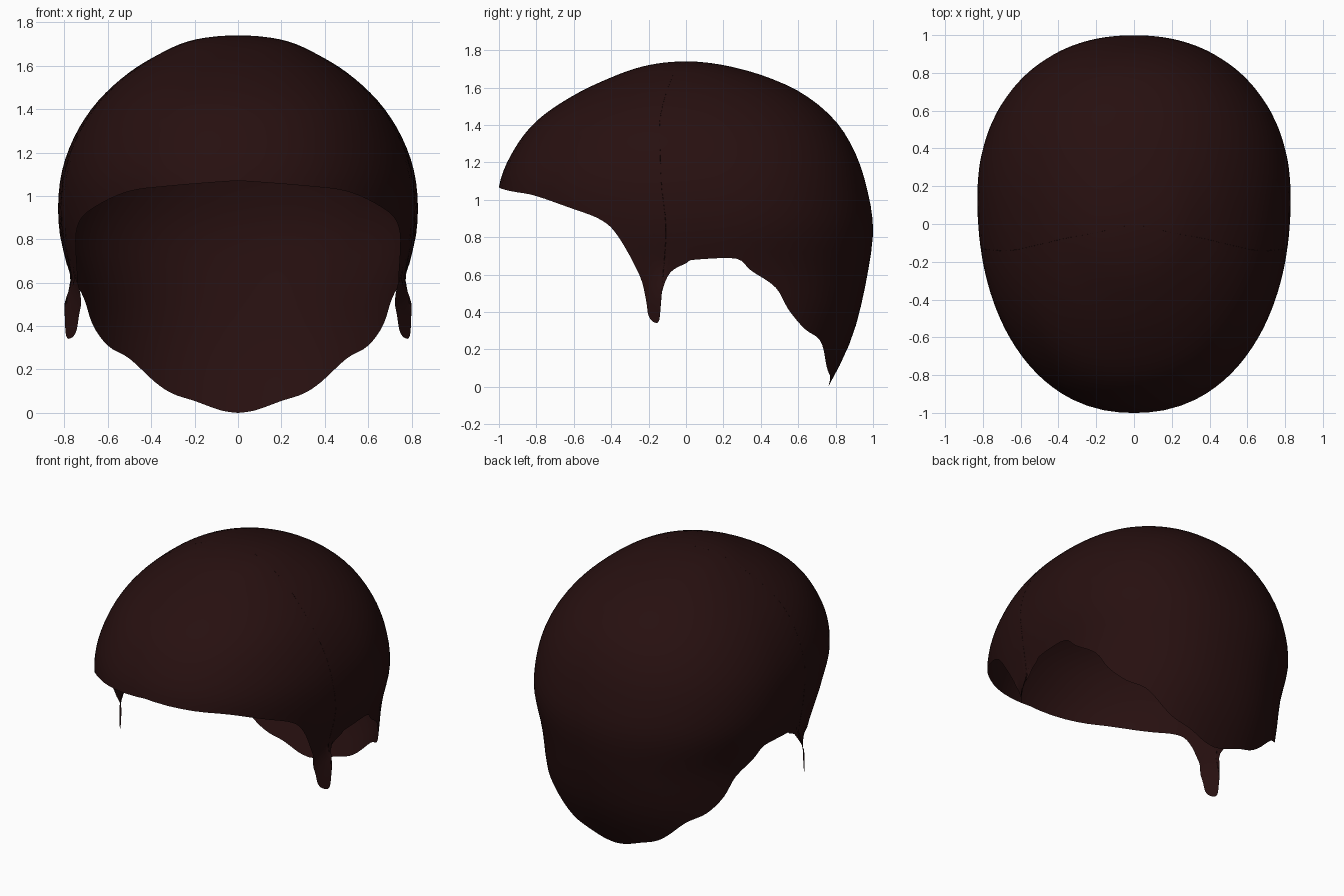
import bpy, bmesh, math

if "Cube" in bpy.data.objects:
    bpy.data.objects.remove(bpy.data.objects["Cube"])

TOP = 1.74
N = 2.15          # roundness of the horizontal sections
ROWS, SUB = 30, 4

# horizontal sections: height, half width, front y, back y, centre y
SECTIONS = [
    (1.74, 0, 0, 0, 0), (1.72, .20, -.20, .20, 0), (1.65, .37, -.41, .45, .02),
    (1.57, .50, -.58, .62, .03), (1.42, .66, -.80, .80, .05),
    (1.25, .765, -.93, .905, .09), (1.07, .82, -1, .965, .12),
    (.85, .825, -1, 1, .15), (.6, .775, -1, .97, .13), (.3, .77, -1, .90, .1),
    (.1, .73, -1, .815, .1), (0, .70, -1, .76, .1)]

# hairline: (y, z) from forehead past sideburn and ear, then (x, z) round the nape
RIM_SIDE = [(-1, 1.07), (-.93, 1.045), (-.8, 1.02), (-.6, .95), (-.45, .89),
            (-.36, .80), (-.25, .60), (-.215, .47), (-.2, .38), (-.17, .345),
            (-.142, .36), (-.13, .5), (-.085, .61), (0, .66), (.05, .68),
            (.27, .685), (.35, .62), (.48, .53), (.55, .41)]
RIM_NAPE = [(.6, .31), (.5, .25), (.38, .14), (.3, .088), (.2, .055),
            (.08, .012), (0, 0)]


def depth(z):
    return math.sqrt(max(0, TOP - z))


KEYS = [depth(s[0]) for s in SECTIONS]


def section(z):
    """Smoothly interpolated section values at a height."""
    v = depth(z)
    i = max(0, min(len(KEYS) - 2, sum(k <= v for k in KEYS) - 1))
    h = KEYS[i + 1] - KEYS[i]
    u = min(1, (v - KEYS[i]) / h)

    def slope(j, c):
        a, b = max(0, j - 1), min(len(KEYS) - 1, j + 1)
        return (SECTIONS[b][c] - SECTIONS[a][c]) / (KEYS[b] - KEYS[a])
    return [(2*u**3 - 3*u**2 + 1) * SECTIONS[i][c] + (u**3 - 2*u**2 + u) * h * slope(i, c)
            + (3*u**2 - 2*u**3) * SECTIONS[i + 1][c] + (u**3 - u**2) * h * slope(i + 1, c)
            for c in range(1, 5)]


def power(a, p):
    return math.copysign(abs(a) ** p, a)


def surface(t, z):
    """Point on the hair at angle t (0 front, pi back) and height z."""
    w, f, b, c = section(z)
    k = power(math.cos(t), 2 / N)
    y = c - k * ((c - f) if k > 0 else (b - c))
    x = w * abs(math.sin(t)) ** (2 / N)
    if z < .6 and y < 0:                       # sideburn flares outward at its rear
        x += min(1, (.6 - z) / .1) * (.015 + .7 * (y + .17))
    return x, y, z


def side_angle(y, z):
    w, f, b, c = section(z)
    r = (c - y) / ((c - f) if y < c else (b - c))
    return math.acos(max(-1, min(1, power(r, N / 2))))


def nape_angle(x, z):
    return math.pi - math.asin(min(1, (x / section(z)[0]) ** (N / 2)))


rim = [(side_angle(y, z), z) for y, z in RIM_SIDE]
rim += [(nape_angle(x, z), z) for x, z in RIM_NAPE]
rim[0], rim[-1] = (0, 1.07), (math.pi, 0)

# smooth the hairline
line = []
for i in range(len(rim) - 1):
    p0, p1, p2, p3 = (rim[max(0, min(len(rim) - 1, i + k))] for k in (-1, 0, 1, 2))
    for s in range(SUB):
        u = s / SUB
        line.append([b + .5*u*(c - a + u*(2*a - 5*b + 4*c - d + u*(3*(b - c) + d - a)))
                     for a, b, c, d in zip(p0, p1, p2, p3)])
line.append(list(rim[-1]))

# half shell, columns running from hairline to crown
bm = bmesh.new()
crown = bm.verts.new((0, 0, TOP))
columns = []
for t, z in line:
    t, z = max(0, min(math.pi, t)), max(0, z)
    d = depth(z)
    col = [bm.verts.new(surface(t, TOP - (d * (1 - r / ROWS)) ** 2)) for r in range(ROWS)]
    if t < 1e-6 or t > math.pi - 1e-6:
        for v in col:
            v.co.x = 0
    columns.append(col)
for a, b in zip(columns, columns[1:]):
    for r in range(ROWS - 1):
        bm.faces.new((a[r], a[r + 1], b[r + 1], b[r]))
    bm.faces.new((a[-1], crown, b[-1]))
bmesh.ops.recalc_face_normals(bm, faces=bm.faces[:])
bm.faces.ensure_lookup_table()
if sum(f.normal.dot(f.calc_center_median() - crown.co * .4) for f in bm.faces) < 0:
    bmesh.ops.reverse_faces(bm, faces=bm.faces[:])
for f in bm.faces:
    f.smooth = True
mesh = bpy.data.meshes.new("hair")
bm.to_mesh(mesh)
bm.free()

mat = bpy.data.materials.new("dark brown")
mat.diffuse_color = (0.02, 0.005, 0.005, 1)
mat.use_nodes = True
mat.node_tree.nodes["Principled BSDF"].inputs["Base Color"].default_value = mat.diffuse_color
mesh.materials.append(mat)
hair = bpy.data.objects.new("hair", mesh)
bpy.context.collection.objects.link(hair)
mirror = hair.modifiers.new("mirror", 'MIRROR')
mirror.use_clip = True
mirror.merge_threshold = .0005
